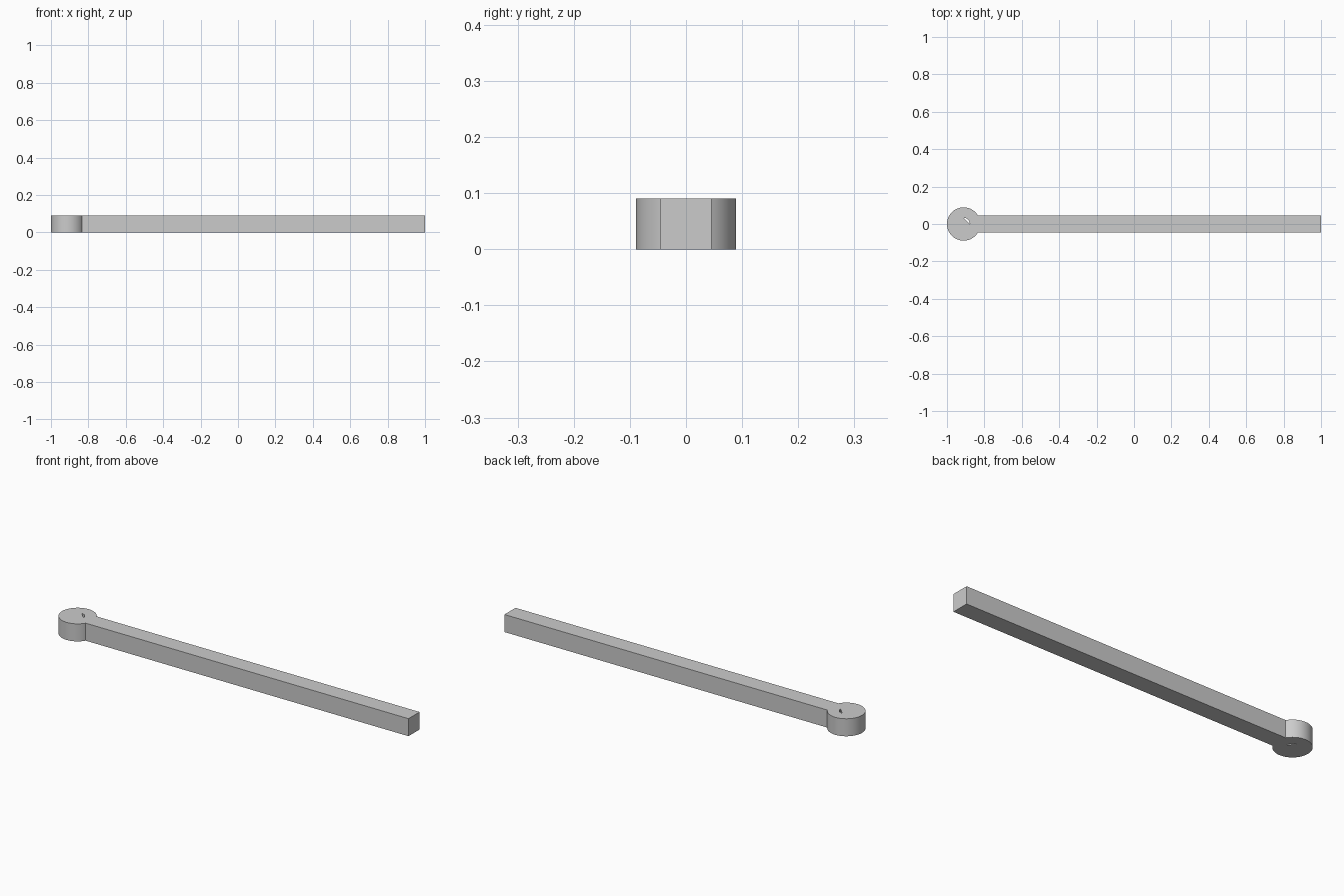
import bpy, bmesh, math

cube = bpy.data.objects.get("Cube")
if cube:
    bpy.data.objects.remove(cube, do_unlink=True)

HEIGHT = 0.09
RADIUS = 0.089
HALF_WIDTH = 0.045
HEAD_X = RADIUS - 1

grey = bpy.data.materials.new("plain_grey")
grey.use_nodes = True
grey.diffuse_color = (0.6, 0.6, 0.6, 1)
grey.node_tree.nodes["Principled BSDF"].inputs["Base Color"].default_value = (0.6, 0.6, 0.6, 1)


def arc(radius, start, end, steps):
    """Points on an arc around the head centre, angles in radians."""
    angles = [start + (end - start) * i / steps for i in range(steps + 1)]
    return [(HEAD_X + radius * math.cos(a), radius * math.sin(a)) for a in angles]


def extrude_profile(name, points, low, high):
    bm = bmesh.new()
    base = bm.faces.new([bm.verts.new((x, y, low)) for x, y in points])
    result = bmesh.ops.extrude_face_region(bm, geom=[base])
    top = [v for v in result["geom"] if isinstance(v, bmesh.types.BMVert)]
    bmesh.ops.translate(bm, verts=top, vec=(0, 0, high - low))
    bmesh.ops.recalc_face_normals(bm, faces=bm.faces)
    mesh = bpy.data.meshes.new(name)
    bm.to_mesh(mesh)
    bm.free()
    mesh.materials.append(grey)
    obj = bpy.data.objects.new(name, mesh)
    bpy.context.collection.objects.link(obj)
    return obj


# Round head flowing into the long straight bar
neck = math.asin(HALF_WIDTH / RADIUS)
outline = arc(RADIUS, neck, 2 * math.pi - neck, 64)
outline += [(1, -HALF_WIDTH), (1, HALF_WIDTH)]
lever = extrude_profile("lever_arm", outline, 0, HEIGHT)

# Small crescent slot through the head
slot = extrude_profile("slot_cutter", arc(0.033, 0, math.pi / 2, 12), -0.05, HEIGHT + 0.05)
slot.hide_render = True
slot.hide_set(True)
cut = lever.modifiers.new("slot", "BOOLEAN")
cut.operation = "DIFFERENCE"
cut.solver = "EXACT"
cut.object = slot

# Smooth head wall, sharp edges elsewhere
bpy.ops.object.select_all(action="DESELECT")
lever.select_set(True)
bpy.context.view_layer.objects.active = lever
bpy.ops.object.modifier_apply(modifier="slot")
bpy.data.objects.remove(slot, do_unlink=True)
bpy.ops.object.shade_smooth_by_angle(angle=math.radians(30))
